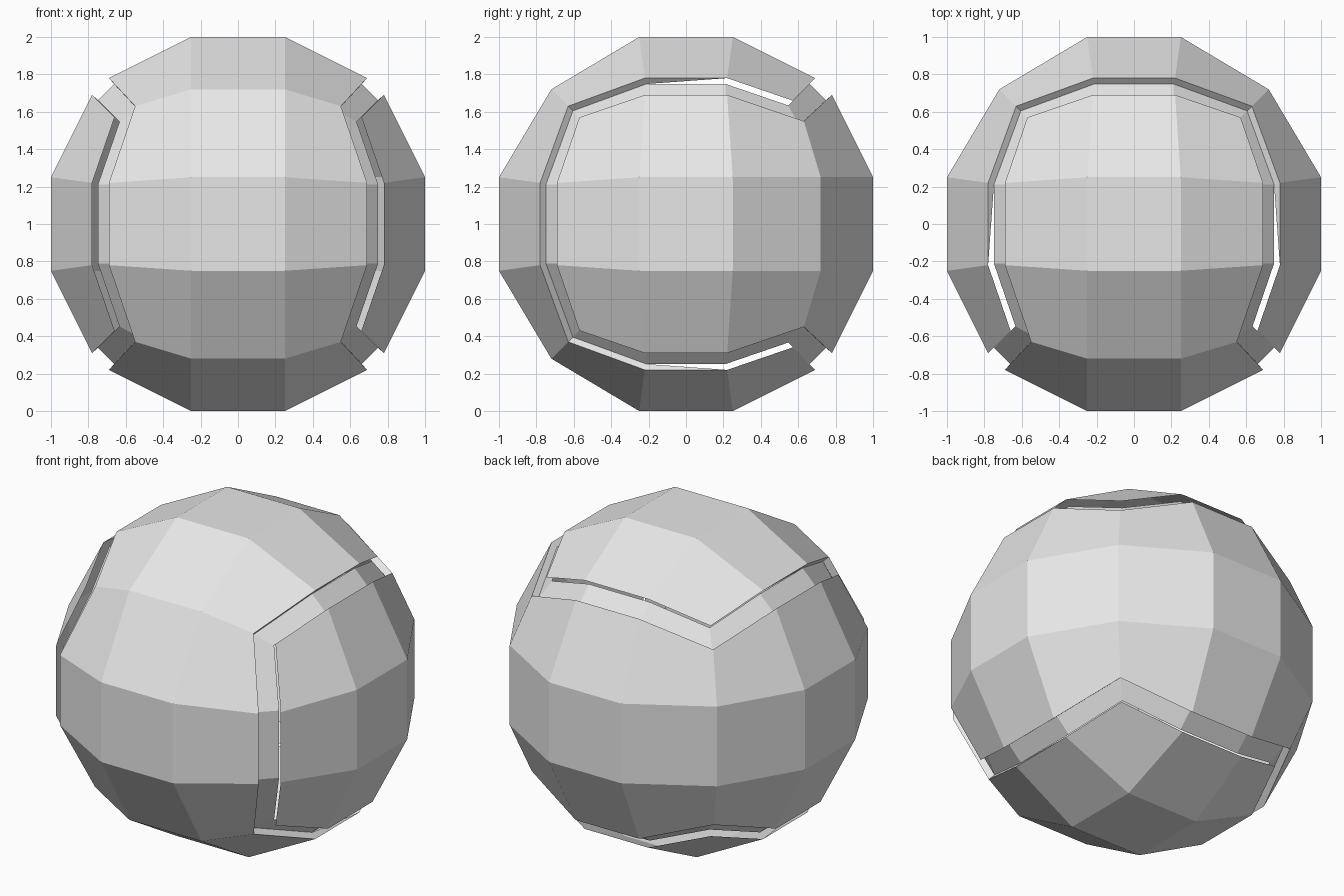
import bpy, bmesh
from mathutils import Vector

cube = bpy.data.objects.get("Cube")
if cube:
    bpy.data.objects.remove(cube)

# Single plain grey
GREY = (0.8, 0.8, 0.8, 1)
grey = bpy.data.materials.new("plain_grey")
grey.use_nodes = True
grey.diffuse_color = GREY
grey.node_tree.nodes["Principled BSDF"].inputs["Base Color"].default_value = GREY

STEPS = (-3, -1, 1, 3)      # lattice of a cube with three cells per side
INSET = 0.96                # depth of the groove floor


def turn(p):
    """Swap between the two interlocking C-shaped halves."""
    return (p[2], -p[1], p[0])


def place(key):
    """Lattice point to rounded position on the half covering front, top, bottom."""
    ends = [abs(c) == 3 for c in key]
    seam = [abs(key[0]) == 3, key[1] == 3, False]
    if sum(ends) == 1:
        size = [1 if e else 0.25 for e in ends]
    elif sum(ends) == 3:
        size = (0.57, 0.57, 0.66) if key[1] == 3 else (0.55, 0.63, 0.63)
    elif any(seam):
        size = [0.69 if s else 0.78 if e else 0.22 for e, s in zip(ends, seam)]
    else:
        size = [0.72 if e else 0.25 for e in ends]
    return Vector([s if c > 0 else -s for s, c in zip(size, key)])


def place_other(key):
    return Vector(turn(place(turn(key))))


def half_cells():
    """Lattice cells of the front, top and bottom sides."""
    cells = []
    for axis, side in ((1, -3), (2, 3), (2, -3)):
        for i in range(3):
            for j in range(3):
                cell = []
                for u, v in ((i, j), (i + 1, j), (i + 1, j + 1), (i, j + 1)):
                    key = [STEPS[u], STEPS[v]]
                    key.insert(axis, side)
                    cell.append(tuple(key))
                cells.append(cell)
    return cells


def build(name, faces, outward=True):
    bm = bmesh.new()
    for pts in faces:
        f = bm.faces.new([bm.verts.new(p) for p in pts])
        f.normal_update()
        if outward and f.normal.dot(f.calc_center_median()) < 0:
            f.normal_flip()
    bmesh.ops.remove_doubles(bm, verts=bm.verts, dist=0.0005)
    bmesh.ops.translate(bm, verts=bm.verts, vec=(0, 0, 1))
    mesh = bpy.data.meshes.new(name)
    bm.to_mesh(mesh)
    bm.free()
    mesh.materials.append(grey)
    bpy.context.collection.objects.link(bpy.data.objects.new(name, mesh))


cells = half_cells()

# Open border of one half, which is the seam between the two
counts = {}
for cell in cells:
    for a, b in zip(cell, cell[1:] + cell[:1]):
        edge = tuple(sorted((a, b)))
        counts[edge] = counts.get(edge, 0) + 1
seam = [e for e, n in counts.items() if n == 1]

# Side walls that drop into the groove, fading out toward the tips
walls = []
for a, b in seam:
    if a[1] > b[1]:
        a, b = b, a
    pa, pb = place(a), place(b)
    if b[1] < 0:
        walls.append([pa, pb, pb * INSET, pa * INSET])
    elif a[1] < 0:
        walls.append([pa, pb, pa * INSET])

# The two halves, the second being the first turned over
front_shell = [[place(k) for k in cell] for cell in cells]
for part, move in (("front", Vector), ("back", lambda p: Vector(turn(p)))):
    build(part + "_shell", [[move(p) for p in f] for f in front_shell])
    build(part + "_groove_wall", [[move(p) for p in f] for f in walls], False)

# Groove floor bridging the gap beneath the seam
build("groove_floor", [[p * INSET for p in (place(a), place(b), place_other(b), place_other(a))]
                       for a, b in seam])
